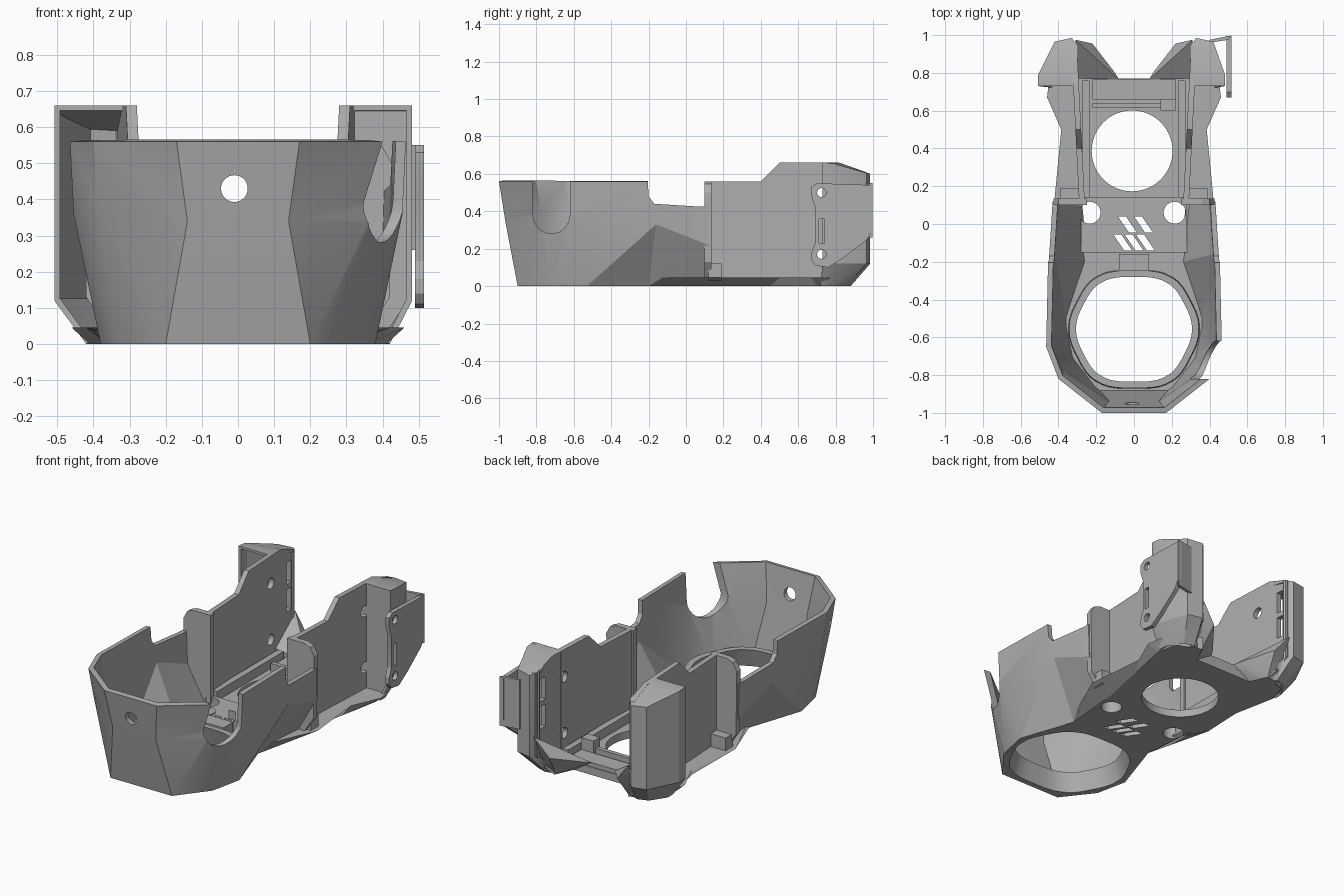
import bpy, bmesh, math
from mathutils import Vector

if "Cube" in bpy.data.objects:
    bpy.data.objects.remove(bpy.data.objects["Cube"], do_unlink=True)

grey = bpy.data.materials.new("matte_grey")
grey.use_nodes = True
grey.diffuse_color = (0.42, 0.42, 0.42, 1)
grey.node_tree.nodes["Principled BSDF"].inputs["Base Color"].default_value = (0.42, 0.42, 0.42, 1)


def finish(name, bm):
    mesh = bpy.data.meshes.new(name)
    bm.to_mesh(mesh)
    bm.free()
    mesh.materials.append(grey)
    obj = bpy.data.objects.new(name, mesh)
    bpy.context.collection.objects.link(obj)
    return obj


def bake(obj):
    bpy.context.view_layer.update()
    deps = bpy.context.evaluated_depsgraph_get()
    obj.data = bpy.data.meshes.new_from_object(obj.evaluated_get(deps))
    obj.modifiers.clear()
    return obj


def loft(name, lower, upper):
    """Closed solid between two matching loops of points."""
    bm = bmesh.new()
    a = [bm.verts.new(p) for p in lower]
    b = [bm.verts.new(p) for p in upper]
    n = len(a)
    bm.faces.new(a[::-1])
    bm.faces.new(b)
    for i in range(n):
        j = (i + 1) % n
        bm.faces.new((a[i], a[j], b[j], b[i]))
    bmesh.ops.recalc_face_normals(bm, faces=bm.faces)
    return finish(name, bm)


def slab(name, pts, z0, z1):
    return loft(name, [(x, y, z0) for x, y in pts], [(x, y, z1) for x, y in pts])


def side_plate(name, pts, x0, x1, lean=0):
    """Profile in y and z, extruded in x."""
    return loft(name, [(x0 + lean * y, y, z) for y, z in pts],
                [(x1 + lean * y, y, z) for y, z in pts])


def box(name, x0, x1, y0, y1, z0, z1):
    return slab(name, [(x0, y0), (x1, y0), (x1, y1), (x0, y1)], z0, z1)


def hull(name, pts):
    bm = bmesh.new()
    for p in pts:
        bm.verts.new(p)
    bmesh.ops.convex_hull(bm, input=bm.verts)
    bmesh.ops.delete(bm, geom=[v for v in bm.verts if not v.link_faces], context='VERTS')
    bmesh.ops.recalc_face_normals(bm, faces=bm.faces)
    return finish(name, bm)


def shell(name, rows, thick):
    """Open faceted wall through rows of points, thickened inwards."""
    bm = bmesh.new()
    grid = [[bm.verts.new(p) for p in row] for row in rows]
    for lo, hi in zip(grid, grid[1:]):
        for i in range(len(lo) - 1):
            a, b, c, d = lo[i], lo[i + 1], hi[i + 1], hi[i]
            tris = ((a, b, c), (a, c, d)) if a.co.x + b.co.x > 0 else ((a, b, d), (b, c, d))
            for t in tris:
                bm.faces.new(t)
    obj = finish(name, bm)
    mod = obj.modifiers.new("thickness", 'SOLIDIFY')
    mod.thickness, mod.offset, mod.use_even_offset = thick, -1, True
    return bake(obj)


def circle(cx, cy, r, n=32):
    return [(cx + r * math.cos(math.tau * i / n), cy + r * math.sin(math.tau * i / n)) for i in range(n)]


def cut(obj, *cutters):
    for c in cutters:
        mod = obj.modifiers.new("cut", 'BOOLEAN')
        mod.operation, mod.solver, mod.object = 'DIFFERENCE', 'EXACT', c
    bake(obj)
    for c in cutters:
        bpy.data.objects.remove(c, do_unlink=True)
    return obj


def flip(obj):
    bm = bmesh.new()
    bm.from_mesh(obj.data)
    for v in bm.verts:
        v.co.x *= -1
    bmesh.ops.reverse_faces(bm, faces=bm.faces)
    return bm


def mirrored(obj, name):
    obj.name = "left_" + name
    return finish("right_" + name, flip(obj))


def both(half):
    return [(-p[0], *p[1:]) for p in reversed(half)] + half


def rounded(pts):
    pts = [Vector(p) for p in pts]
    for _ in range(3):
        pts = [q for a, b in zip(pts, pts[1:] + pts[:1]) for q in (a.lerp(b, .2), a.lerp(b, .8))]
    return [tuple(p) for p in pts]


# Faceted front bowl
foot = [(.2, -.9, 0), (.34, -.72, 0), (.38, -.53, 0), (.27, -.2, 0), (.30, .12, 0)]
waist = [(.14, -.965, .34), (.39, -.79, .4), (.455, -.62, .36), (.445, -.16, .33), (.425, .12, .22)]
rim = [(.17, -1, .56), (.4, -.82, .56), (.465, -.65, .56), (.455, -.2, .56), (.435, .12, .56)]
bowl = shell("front_bowl", [both(foot), both(waist), both(rim)], .028)
notch = side_plate("notch_cutter", [(-.21, .7), (-.2, .48), (-.17, .44), (.07, .425), (.2, .425), (.2, .7)], -.7, .7)
arc = [(-.72 + .1 * math.cos(t), .39 + .11 * math.sin(t)) for t in
       [math.pi + math.pi * i / 14 for i in range(15)]]
slot = side_plate("slot_cutter", arc + [(-.62, .7), (-.82, .7)], .3, .7)
port = loft("port_cutter", [(x, -1.2, z) for x, z in circle(-.01, .43, .037)],
            [(x, -.8, z) for x, z in circle(-.01, .43, .037)])
cut(bowl, notch, slot, port)

# Floor plate with chamfered rear flange
low = [(.19, -.89), (.33, -.715), (.37, -.53), (.27, -.2), (.30, .15),
       (.36, .45), (.41, .7), (.38, .82), (.24, .88), (.19, .77)]
high = low[:4] + [(.42, .14), (.385, .5), (.46, .67), (.45, .76), (.27, .92), (.2, .77)]
floor = loft("floor_plate", [(x, y, 0) for x, y in both(low)], [(x, y, .045) for x, y in both(high)])
deck = box("raised_deck", -.28, .28, -.15, .14, .03, .07)


def deck_cutters():
    cs = [slab("hole_cutter", circle(x, .06, .058), -.1, .3) for x in (-.235, .215)]
    for y, starts in ((.04, (-.085, 0)), (-.055, (-.11, -.05, .01))):
        for x in starts:
            cs.append(slab("vent_cutter", [(x, y), (x + .042, y), (x + .1, y - .085), (x + .058, y - .085)], -.1, .3))
    return cs


# Tapered six-sided front opening with its collar
hexagon = [(.335, -.555), (.19, -.28), (-.19, -.28), (-.335, -.555), (-.19, -.835), (.19, -.835)]


def opening_ring(scale, z):
    return [(x * scale, -.557 + (y + .557) * scale, z) for x, y in rounded(hexagon)]


def front_opening():
    return loft("opening_cutter", opening_ring(1.13, -.02), opening_ring(.97, .14))


cut(floor, front_opening(), slab("rear_cutter", circle(-.01, .387, .214, 64), -.1, .3), *deck_cutters())
cut(deck, *deck_cutters())
cut(loft("opening_collar", opening_ring(1.14, .01), opening_ring(1.12, .11)), front_opening())

# Floor fittings
box("centre_clip", -.08, .08, -.25, -.16, .04, .12)
box("rear_crossbar", -.22, .16, .615, .64, .03, .09)
box("rear_lip", -.22, .22, .66, .765, .03, .07)
box("latch", .14, .22, .6, .66, .03, .14)
for x in (-.18, .17):
    slab("deck_disc", circle(x, -.05, .057), .068, .076)

# Thin upright side walls with screw holes and rear slots
profile = [(.12, .03), (.12, .56), (.4, .56), (.5, .66), (.82, .66), (.96, .61), (.96, .12), (.86, .03)]
wall = side_plate("side_wall", profile, .255, .285, .05)
cut(wall, *[side_plate("screw_cutter", circle(.72, z, .032), .1, .4) for z in (.17, .5)],
    *[side_plate("slot_cutter", [(.88, z), (.925, z), (.925, z + .13), (.88, z + .13)], .1, .4) for z in (.27, .43)])
mirrored(wall, "side_wall")

# Bulkheads joining the bowl to the walls
bulk = loft("bulkhead", *[[(x, y, z) for x, z in
            [(.25, .04), (.36, .04), (.42, .13), (.425, .5), (.4, .545), (.36, .56), (.25, .56)]] for y in (.1, .135)])
mirrored(bulk, "bulkhead")
mirrored(box("wall_foot", .27, .39, .12, .19, .03, .12), "wall_foot")
mirrored(box("floor_rail", .235, .272, .14, .76, .03, .1), "floor_rail")


# Hollow rear corner housings with sloped caps
def housing(side, outer):
    base = [(.42, .72, 0), (.42, .77, 0), (.36, .86, 0), (.3, .88, 0), (.24, .86, 0)]
    path = [(outer, .73), (outer, .79), (.42, .965), (.33, .985), (.295, .94)]
    crown = [(x, y, z) for (x, y), z in zip(path, [.66, .655, .605, .6, .615])]
    ridge = crown + [(.3, .82, .66), (.3, .73, .66)]
    return [shell(side + "_rear_housing", [base, [(x, y, .12) for x, y in path], crown], .016),
            hull(side + "_housing_cap", ridge + [(x, y, z - .014) for x, y, z in ridge])]


housing("left", .482)
for part in housing("right", .508):
    flipped = flip(part)
    flipped.to_mesh(part.data)
    flipped.free()
loft("left_housing_front", [(x, .735, z) for x, z in [(.29, .03), (.41, .03), (.475, .13), (.48, .66), (.29, .66)]],
     [(x, .75, z) for x, z in [(.29, .03), (.41, .03), (.475, .13), (.48, .66), (.29, .66)]])

# Sloped gussets between floor and housings
gusset = hull("rear_gusset", [(.19, .77, 0), (.24, .87, 0), (.31, .87, 0), (.31, .77, 0), (.08, .765, .07),
                              (.1, .8, .08), (.22, .955, .13), (.31, .975, .24), (.31, .77, .1)])
mirrored(gusset, "rear_gusset")

# Mounting ear on the left side
ear_shape = [(.69, .11), (.76, .1), (.84, .15), (.97, .25), (.995, .3), (.995, .54), (.7, .55), (.67, .53),
             (.67, .48), (.69, .42), (.69, .23), (.67, .18), (.67, .14)]
ear = side_plate("mounting_ear", ear_shape, .49, .515)
cut(ear, *[side_plate("screw_cutter", circle(.725, z, .024), .4, .6) for z in (.17, .5)],
    side_plate("slot_cutter", [(.71, .23), (.74, .23), (.74, .36), (.71, .36)], .4, .6))
slab("ear_back", [(.4, .96), (.5, .975), (.515, .998), (.4, .975)], .26, .55)

# Keep hard facets, soften the round parts
for obj in bpy.context.collection.objects:
    if obj.type == 'MESH' and grey.name in obj.data.materials:
        bpy.ops.object.select_all(action='DESELECT')
        obj.select_set(True)
        bpy.context.view_layer.objects.active = obj
        bpy.ops.object.shade_smooth_by_angle(angle=math.radians(20))
